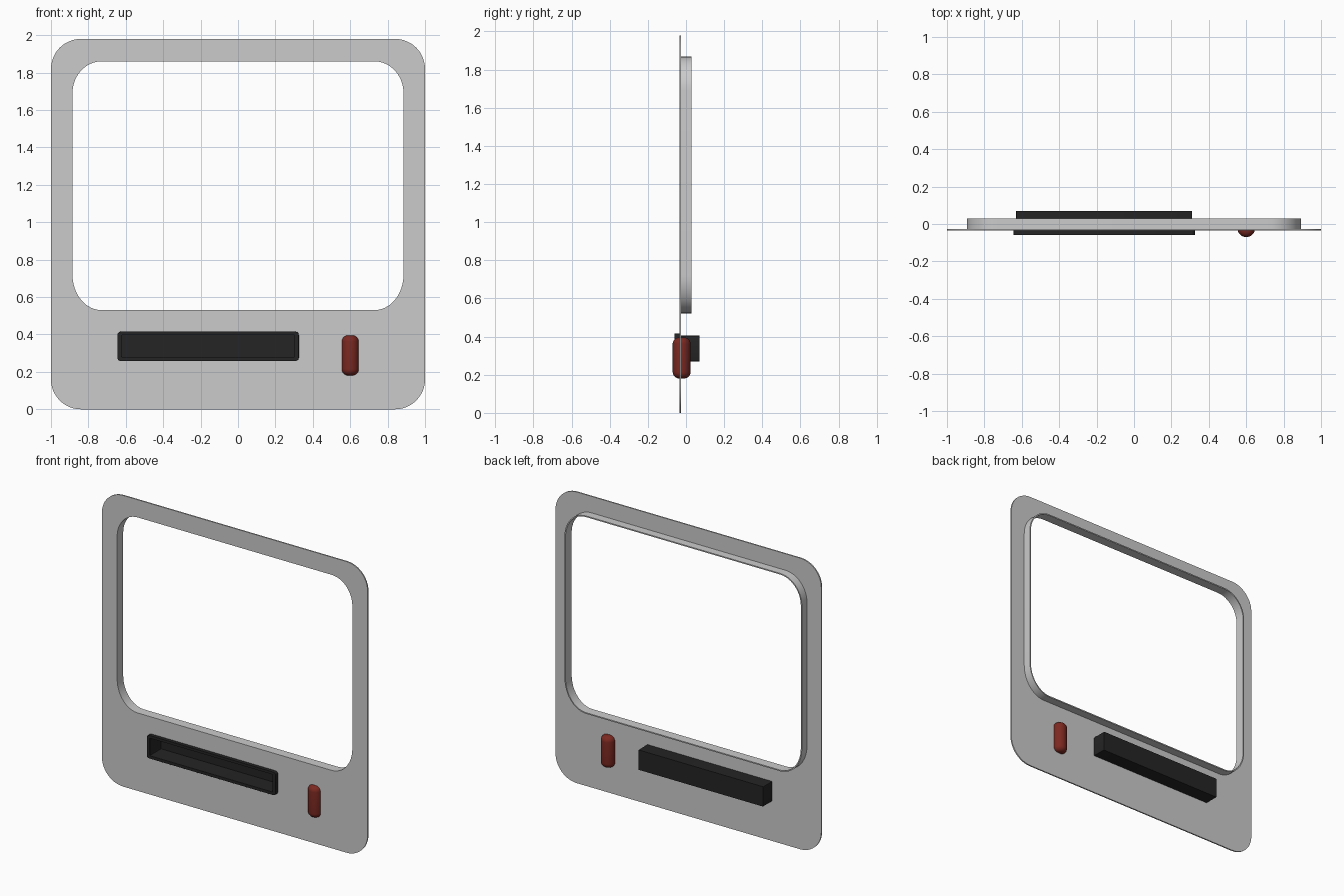
import bpy, bmesh, math

if "Cube" in bpy.data.objects:
    bpy.data.objects.remove(bpy.data.objects["Cube"])


def material(name, rgb):
    m = bpy.data.materials.new(name)
    m.diffuse_color = (*rgb, 1)
    m.use_nodes = True
    m.node_tree.nodes["Principled BSDF"].inputs["Base Color"].default_value = m.diffuse_color
    return m


def rounded(x0, x1, z0, z1, rx, r_top, r_bottom, steps=12):
    """Rectangle outline with elliptical corners."""
    pts = []
    corners = [(x1 - rx, z1 - r_top, r_top, 0), (x0 + rx, z1 - r_top, r_top, 90),
               (x0 + rx, z0 + r_bottom, r_bottom, 180), (x1 - rx, z0 + r_bottom, r_bottom, 270)]
    for cx, cz, rz, start in corners:
        for i in range(steps + 1):
            a = math.radians(start + 90 * i / steps)
            pts.append((cx + rx * math.cos(a), cz + rz * math.sin(a)))
    return pts


def finish(name, mesh, mat=None, bevel=0):
    ob = bpy.data.objects.new(name, mesh)
    bpy.context.collection.objects.link(ob)
    if mat:
        mesh.materials.clear()
        mesh.materials.append(mat)
    if bevel:
        b = ob.modifiers.new("bevel", 'BEVEL')
        b.width, b.segments = bevel, 3
        b.limit_method, b.angle_limit = 'ANGLE', math.radians(50)
    bpy.ops.object.select_all(action='DESELECT')
    ob.select_set(True)
    bpy.context.view_layer.objects.active = ob
    bpy.ops.object.shade_smooth_by_angle(angle=math.radians(35))
    return ob


def plate(name, loops, y0, y1, mat=None, bevel=0):
    """Flat outline with holes, extruded between y0 and y1."""
    cu = bpy.data.curves.new(name, 'CURVE')
    cu.dimensions, cu.fill_mode = '2D', 'BOTH'
    cu.extrude = (y1 - y0) / 2
    for loop in loops:
        s = cu.splines.new('POLY')
        s.points.add(len(loop) - 1)
        for p, (x, z) in zip(s.points, loop):
            p.co = (x, z, 0, 1)
        s.use_cyclic_u = True
    tmp = bpy.data.objects.new("tmp", cu)
    bpy.context.collection.objects.link(tmp)
    bpy.context.view_layer.update()
    mesh = bpy.data.meshes.new_from_object(tmp)
    bpy.data.objects.remove(tmp)
    bm = bmesh.new()
    bm.from_mesh(mesh)
    bmesh.ops.remove_doubles(bm, verts=bm.verts, dist=1e-5)
    for v in bm.verts:
        x, z, d = v.co
        v.co = (x, (y0 + y1) / 2 - d, z)
    bmesh.ops.recalc_face_normals(bm, faces=bm.faces)
    bm.to_mesh(mesh)
    bm.free()
    return finish(name, mesh, mat, bevel)


black = material("black_plastic", (0.018, 0.018, 0.018))
red = material("red_plastic", (0.2, 0.022, 0.015))

# Door panel with window and handle openings
window = rounded(-0.885, 0.885, 0.53, 1.86, 0.155, 0.17, 0.19)
window_out = rounded(-0.893, 0.893, 0.522, 1.868, 0.163, 0.178, 0.198)
tray_out = rounded(-0.63, 0.31, 0.27, 0.405, 0.004, 0.004, 0.004, 2)
tray_in = rounded(-0.622, 0.302, 0.278, 0.397, 0.004, 0.004, 0.004, 2)
panel_edge = rounded(-1, 1, 0, 1.98, 0.16, 0.16, 0.16)
plate("door_panel", [panel_edge, window, tray_out], -0.035, -0.026)

# Rim standing behind the window opening
plate("window_rim", [window_out, window], -0.03, 0.03)

# Recessed handle: raised lip, side walls and back
lip = rounded(-0.645, 0.325, 0.258, 0.415, 0.018, 0.018, 0.018, 5)
plate("handle_lip", [lip, tray_in], -0.06, -0.03, black, 0.005)
plate("handle_walls", [tray_out, tray_in], -0.032, 0.07, black)
plate("handle_back", [tray_in], 0.062, 0.07, black)

# Red latch button: a revolved cylinder with rounded ends
R, H, r = 0.047, 0.215, 0.034
half = [(R - r + r * math.cos(math.radians(a)), H / 2 - r + r * math.sin(math.radians(a)))
        for a in range(90, -1, -15)]
profile = [(0, H / 2)] + half + [(x, -z) for x, z in reversed(half)] + [(0, -H / 2)]
bm = bmesh.new()
vs = [bm.verts.new((x, 0, z)) for x, z in profile]
edges = [bm.edges.new(p) for p in zip(vs, vs[1:])]
bmesh.ops.spin(bm, geom=vs + edges, cent=(0, 0, 0), axis=(0, 0, 1), angle=math.tau, steps=32)
bmesh.ops.remove_doubles(bm, verts=bm.verts, dist=1e-5)
bmesh.ops.recalc_face_normals(bm, faces=bm.faces)
mesh = bpy.data.meshes.new("latch_button")
bm.to_mesh(mesh)
bm.free()
finish("latch_button", mesh, red).location = (0.6, -0.023, 0.288)
